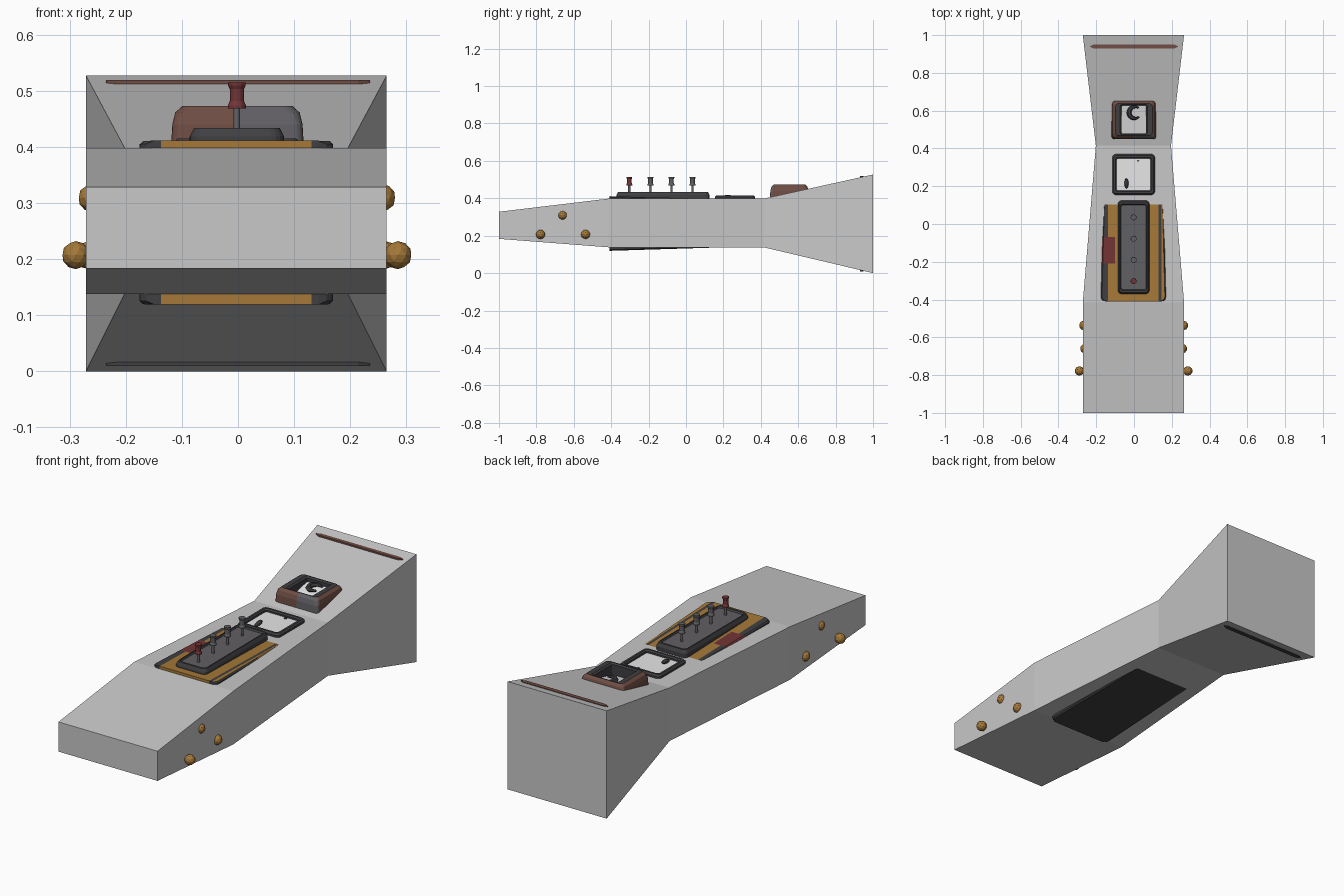
import bpy, bmesh, math
from mathutils import Vector

if "Cube" in bpy.data.objects:
    bpy.data.objects.remove(bpy.data.objects["Cube"])


def mat(name, c):
    m = bpy.data.materials.new(name)
    m.diffuse_color = (*c, 1)
    m.use_nodes = True
    m.node_tree.nodes["Principled BSDF"].inputs["Base Color"].default_value = m.diffuse_color
    return m


GREY = mat("light grey", (0.58, 0.58, 0.58))
WHITE = mat("white", (0.9, 0.9, 0.9))
DARK = mat("dark grey", (0.05, 0.05, 0.055))
MID = mat("mid grey", (0.12, 0.115, 0.125))
ORANGE = mat("ochre", (0.38, 0.19, 0.04))
RED = mat("dark red", (0.17, 0.035, 0.035))
BROWN = mat("brown", (0.16, 0.075, 0.058))


def finish(name, bm, mats, rule=None):
    bmesh.ops.remove_doubles(bm, verts=bm.verts, dist=1e-5)
    bmesh.ops.recalc_face_normals(bm, faces=bm.faces)
    bm.normal_update()
    if rule:
        for f in bm.faces:
            f.material_index = rule(f.calc_center_median(), f.normal)
    me = bpy.data.meshes.new(name)
    bm.to_mesh(me)
    bm.free()
    for m in mats:
        me.materials.append(m)
    ob = bpy.data.objects.new(name, me)
    bpy.context.collection.objects.link(ob)
    return ob


def stack(loops, cap=(True, True), close=False):
    """Bridge equal-length point loops into a bmesh."""
    bm = bmesh.new()
    rows = [[bm.verts.new(p) for p in l] for l in loops]
    pairs = list(zip(rows, rows[1:])) + ([(rows[-1], rows[0])] if close else [])
    n = len(rows[0])
    for a, b in pairs:
        for i in range(n):
            j = (i + 1) % n
            bm.faces.new((a[i], a[j], b[j], b[i]))
    if cap[0] and not close:
        bm.faces.new(rows[0])
    if cap[1] and not close:
        bm.faces.new(rows[-1])
    return bm


def loft(sections, cx=-0.003):
    """Rectangular sections (y, half width, z bottom, z top)."""
    return stack([[(cx - w, y, a), (cx + w, y, a), (cx + w, y, b), (cx - w, y, b)]
                  for y, w, a, b in sections])


def rrect(cx, cy, hx, hy, z, r, n=4):
    pts = []
    for k, (sx, sy) in enumerate(((1, 1), (-1, 1), (-1, -1), (1, -1))):
        for i in range(n + 1):
            a = math.pi / 2 * (k + i / n)
            pts.append((cx + sx * (hx - r) + r * math.cos(a),
                        cy + sy * (hy - r) + r * math.sin(a), z))
    return pts


def cut(bm, co, no):
    bmesh.ops.bisect_plane(bm, geom=bm.verts[:] + bm.edges[:] + bm.faces[:],
                           plane_co=co, plane_no=no)


# Main body
finish("body", loft([(-1, .268, .183, .328), (-.415, .268, .138, .398),
                     (.415, .199, .138, .398), (1, .268, 0, .527)]), [GREY])

# Tapered slab running through the body, painted in bands
bm = loft([(-.41, .173, .119, .411), (.3, .155, .141, .393)])
edges = [e for e in bm.edges if abs((e.verts[0].co - e.verts[1].co).z) > .2]
bmesh.ops.bevel(bm, geom=edges, offset=.025, segments=3, profile=.5, affect='EDGES')
edges = [e for e in bm.edges if abs((e.verts[0].co - e.verts[1].co).z) < .1
         and len(e.link_faces) == 2 and e.calc_face_angle(0) > 1]
bmesh.ops.bevel(bm, geom=edges, offset=.006, segments=1, affect='EDGES')
for x in (-.137, -.1, .131, .145):
    cut(bm, (x, 0, 0), (1, 0, 0))
for y in (-.21, -.07):
    cut(bm, (0, y, 0), (0, 1, 0))


def slab_rule(c, n):
    if n.z < -.5 or c.y < -.395 and abs(c.x) > .137:
        return 0
    if c.x < -.1 and -.21 < c.y < -.07:
        return 2
    if c.x < -.137 or .131 < c.x < .145 or c.x > .16:
        return 0
    return 1


finish("painted_slab", bm, [DARK, ORANGE, RED], slab_rule)

# Switch panel with a sunken face
px, py = -.002, -.123
finish("switch_panel", stack([rrect(px, py, *h) for h in (
    (.084, .248, .39, .022), (.084, .248, .418, .022), (.076, .24, .434, .018),
    (.07, .23, .434, .014), (.066, .224, .427, .012))]), [DARK, MID],
    lambda c, n: 1 if n.z > .99 and abs(c.x - px) < .02 and abs(c.y - py) < .05 else 0)

# Four switches on the panel
for i, y in enumerate((-.303, -.19, -.078, .035)):
    prof = ((.006, .42), (.006, .468), (.016, .468), (.016, .474),
            (.0125, .482), (.0125, .503), (.0155, .509), (.0155, .515))
    finish(f"switch_{i + 1}", stack([rrect(-.002, y, r, r, z, r, 3) for r, z in prof]),
           [MID, RED], lambda c, n: int(i == 0 and c.z > .466))

# Small flat frame around a white tray
fy = .262
finish("tray_frame", stack([rrect(-.002, fy, *h) for h in (
    (.113, .108, .39, .02), (.113, .108, .407, .02), (.106, .101, .415, .018),
    (.096, .091, .415, .014), (.09, .085, .409, .01), (.09, .085, .39, .01))],
    close=True), [DARK])
finish("tray_floor", loft([(fy - .088, .092, .393, .401), (fy + .088, .092, .393, .401)]),
       [WHITE])

# Lever and pin in the tray
bm = bmesh.new()
bmesh.ops.create_icosphere(bm, subdivisions=2, radius=1)
for v in bm.verts:
    v.co = Vector((v.co.x * .011 - .04, v.co.y * .028 + .215, v.co.z * .011 + .407 + v.co.y * .004))
finish("tray_lever", bm, [DARK])
finish("tray_pin", stack([rrect(.022, .335, .006, .004, z, .003, 2) for z in (.395, .406)]),
       [BROWN])

# Raised open surround on the rear slope
bx, by = -.001, .553
bm = stack([rrect(bx, by, *h) for h in (
    (.119, .105, .39, .016), (.116, .102, .44, .016), (.111, .096, .461, .018),
    (.098, .085, .473, .018), (.072, .08, .473, .01), (.064, .074, .466, .006),
    (.064, .074, .39, .006))], close=True)
cut(bm, (0, 0, 0), (1, 0, 0))


def surround_rule(c, n):
    if n.z > .9 or abs(c.x) < .07 and abs(c.y - by) < .078:
        return 0
    if n.y < -.3 and c.x > 0:
        return 2
    return 1


finish("rear_surround", bm, [DARK, BROWN, MID], surround_rule)
finish("surround_floor", loft([(.475, .066, .40, .415), (.632, .066, .40, .449)], bx), [WHITE])

# Open hook inside the surround
loops = []
for i in range(15):
    t = math.radians(50 + 265 * i / 14)
    r = .004 + .009 * math.sin(math.pi * i / 14)
    ring = []
    for k in range(6):
        p = math.tau * k / 6
        d = .031 + r * math.cos(p)
        ring.append((.005 + d * math.cos(t), .59 + d * math.sin(t), .45 + r * math.sin(p)))
    loops.append(ring)
finish("hook", stack(loops), [DARK])

# Thin cross strip through the rear end
finish("rear_strip", stack([[(-.235, .94, z), (-.215, .93, z), (.215, .93, z),
                             (.235, .94, z), (.215, .95, z), (-.215, .95, z)]
                            for z in (.009, .02, .508, .519)]), [BROWN, DARK],
       lambda c, n: int(c.z < .1))

# Round studs on both sides
for s, side in ((-1, "left"), (1, "right")):
    for i, (x, y, z) in enumerate(((.287, -.778, .207), (.258, -.66, .309), (.264, -.537, .207))):
        bm = bmesh.new()
        bmesh.ops.create_icosphere(bm, subdivisions=2, radius=.025)
        bmesh.ops.translate(bm, verts=bm.verts, vec=(s * x - .002, y, z))
        finish(f"{side}_stud_{i + 1}", bm, [ORANGE])
